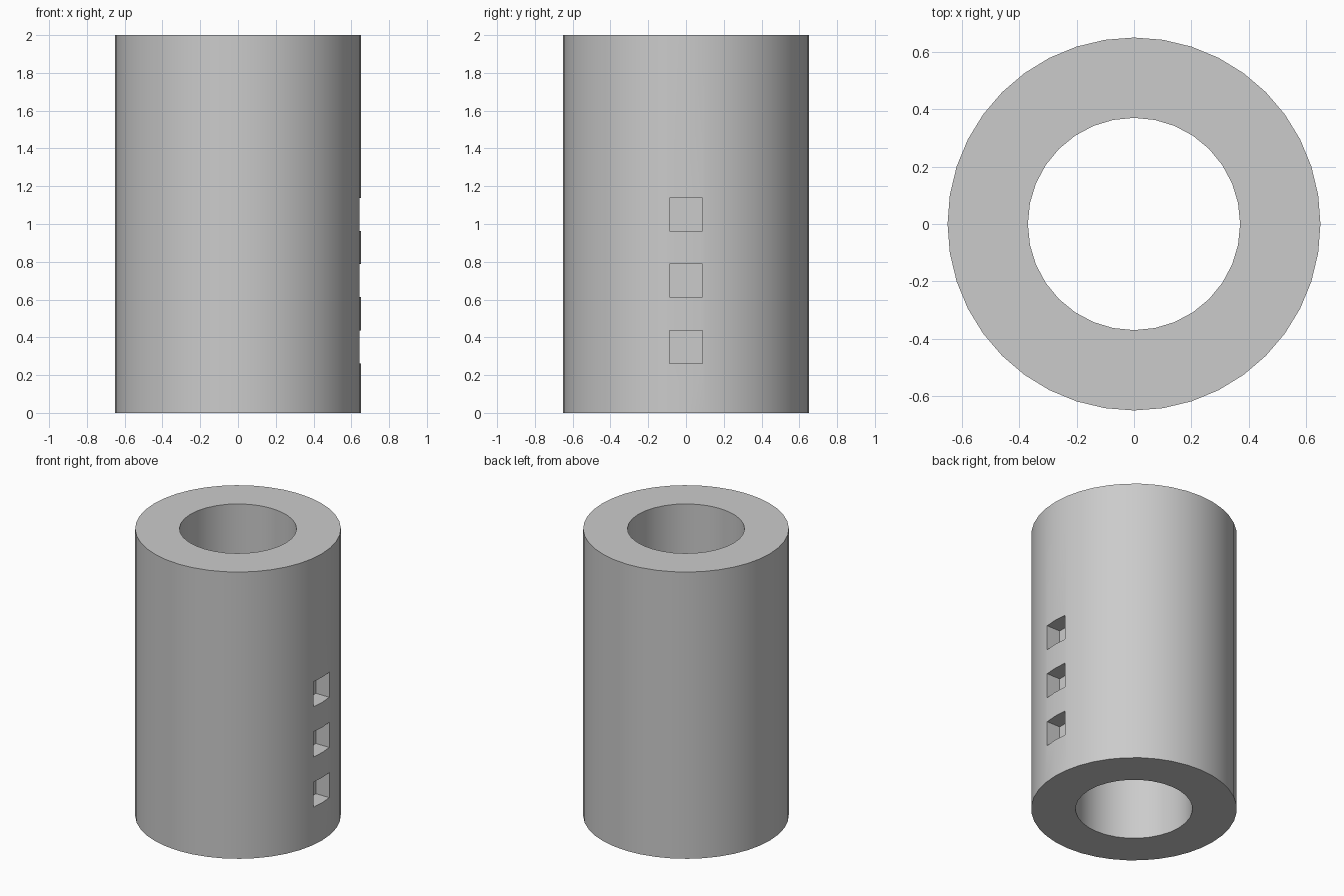
import bpy
import bmesh
from mathutils import Matrix, Vector
from math import pi

if "Cube" in bpy.data.objects:
    bpy.data.objects.remove(bpy.data.objects["Cube"], do_unlink=True)

HEIGHT = 2.0
OUTER, BORE = 0.65, 0.37
POCKET = 0.175           # width and height of each square pocket
POCKET_FLOOR = 0.54      # distance of the pocket floor from the axis

grey = bpy.data.materials.new("light_grey")
grey.use_nodes = True
colour = (0.6, 0.6, 0.6, 1)
grey.diffuse_color = colour
grey.node_tree.nodes["Principled BSDF"].inputs["Base Color"].default_value = colour


def new_object(name, bm):
    mesh = bpy.data.meshes.new(name)
    bm.to_mesh(mesh)
    bm.free()
    mesh.materials.append(grey)
    obj = bpy.data.objects.new(name, mesh)
    bpy.context.collection.objects.link(obj)
    return obj


def cylinder(name, radius, sides, height):
    bm = bmesh.new()
    bmesh.ops.create_cone(bm, cap_ends=True, segments=sides, radius1=radius,
                          radius2=radius, depth=height,
                          matrix=Matrix.Translation((0, 0, HEIGHT / 2)))
    return new_object(name, bm)


def cut(target, cutter):
    mod = target.modifiers.new(cutter.name, "BOOLEAN")
    mod.operation = "DIFFERENCE"
    mod.solver = "EXACT"
    mod.object = cutter
    bpy.context.view_layer.objects.active = target
    bpy.ops.object.modifier_apply(modifier=mod.name)
    bpy.data.objects.remove(cutter, do_unlink=True)


# Thick-walled sleeve with a through bore
sleeve = cylinder("sleeve", OUTER, 40, HEIGHT)
cut(sleeve, cylinder("bore_cutter", BORE, 32, HEIGHT + 0.2))

# Column of blind square pockets on the left (+x) side
bm = bmesh.new()
depth = 0.3
for i in range(3):
    centre = Vector((POCKET_FLOOR + depth / 2, 0, 0.35 + i * 2 * POCKET))
    bmesh.ops.create_cube(bm, size=1, matrix=Matrix.Translation(centre)
                          @ Matrix.Diagonal((depth, POCKET, POCKET, 1)))
cut(sleeve, new_object("pocket_cutter", bm))

# Smooth walls, crisp rims
bpy.ops.object.select_all(action="DESELECT")
sleeve.select_set(True)
bpy.context.view_layer.objects.active = sleeve
bpy.ops.object.shade_smooth_by_angle(angle=pi / 6)
